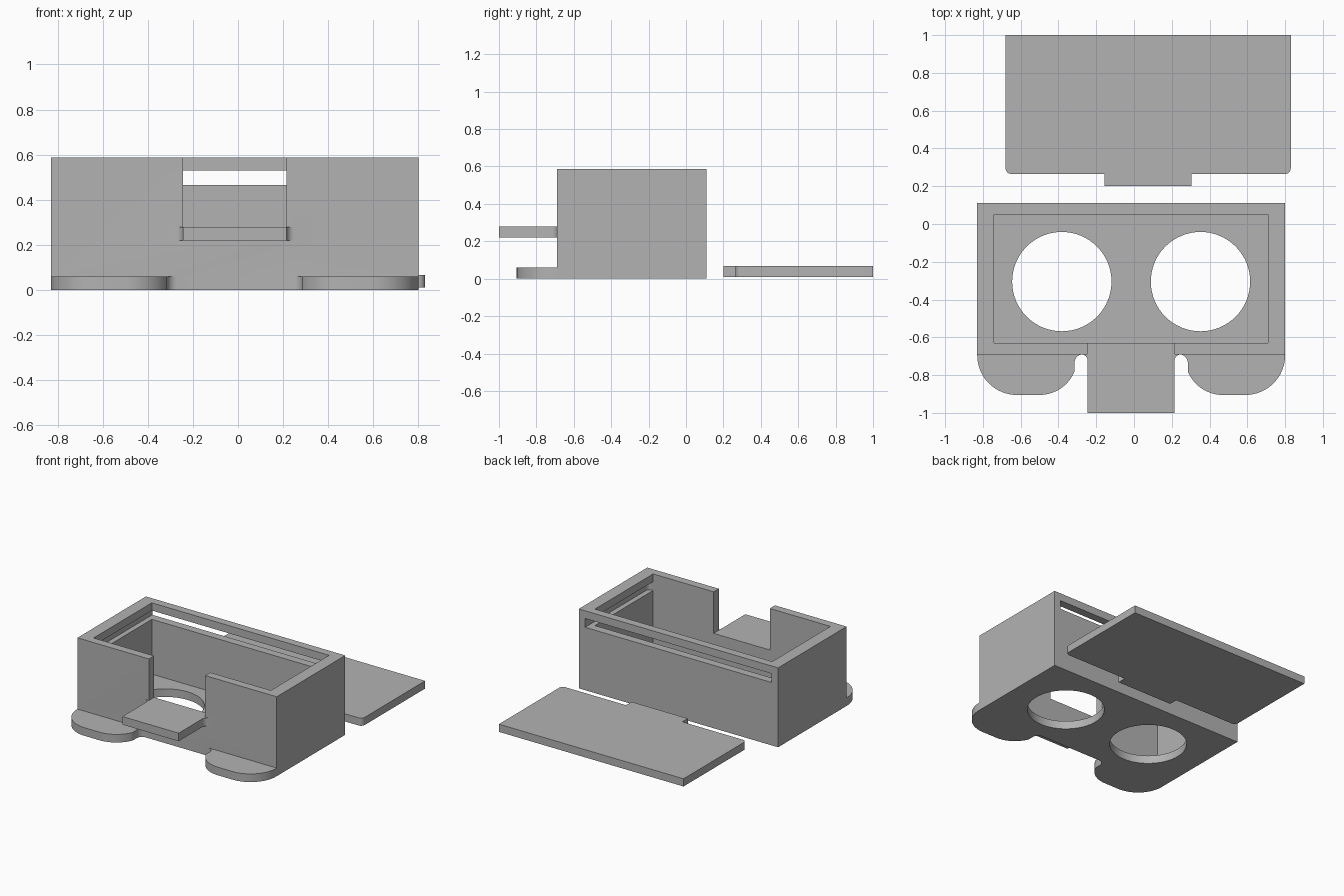
import bpy, bmesh
from math import cos, sin, radians

if "Cube" in bpy.data.objects:
    bpy.data.objects.remove(bpy.data.objects["Cube"], do_unlink=True)

grey = bpy.data.materials.new("plain grey")
grey.use_nodes = True
grey.diffuse_color = (0.45, 0.45, 0.45, 1)
grey.node_tree.nodes["Principled BSDF"].inputs["Base Color"].default_value = grey.diffuse_color

CX = -0.015  # symmetry line of the box


def arc(cx, cy, r, a0, a1, n=16):
    angles = [radians(a0 + (a1 - a0) * i / n) for i in range(n + 1)]
    return [(cx + r * cos(a), cy + r * sin(a)) for a in angles]


def rect(x0, x1, y0, y1):
    return [(x0, y0), (x1, y0), (x1, y1), (x0, y1)]


def mirrored(points):
    return [(-x, y) for x, y in reversed(points)]


def prism(name, points, z0, z1, cx=CX):
    """Upright solid from a flat outline."""
    bm = bmesh.new()
    face = bm.faces.new([bm.verts.new((x + cx, y, z0)) for x, y in points])
    top = bmesh.ops.extrude_face_region(bm, geom=[face])["geom"]
    bmesh.ops.translate(bm, vec=(0, 0, z1 - z0),
                        verts=[v for v in top if isinstance(v, bmesh.types.BMVert)])
    bmesh.ops.recalc_face_normals(bm, faces=bm.faces)
    mesh = bpy.data.meshes.new(name)
    bm.to_mesh(mesh)
    bm.free()
    mesh.materials.append(grey)
    obj = bpy.data.objects.new(name, mesh)
    bpy.context.collection.objects.link(obj)
    return obj


def select(obj):
    bpy.ops.object.select_all(action="DESELECT")
    obj.select_set(True)
    bpy.context.view_layer.objects.active = obj


def combine(target, other, operation):
    mod = target.modifiers.new("combine", "BOOLEAN")
    mod.operation, mod.solver, mod.object = operation, "EXACT", other
    select(target)
    bpy.ops.object.modifier_apply(modifier=mod.name)
    bpy.data.objects.remove(other, do_unlink=True)


# Open box with lid groove, front opening and two round holes
box = prism("box", rect(-0.815, 0.815, -0.69, 0.11), 0, 0.587)
groove_half = arc(0.733, -0.6, 0.03, -90, 0, 6) + [(0.763, 0.2)]
cutters = [
    prism("cavity", rect(-0.725, 0.725, -0.63, 0.05), 0.06, 0.7),
    prism("lid_groove", groove_half + mirrored(groove_half), 0.465, 0.53),
    prism("front_opening", rect(-0.23, 0.23, -0.75, -0.6), 0.28, 0.7),
]
for side in (-1, 1):
    cutters.append(prism("lens_hole", arc(side * 0.367, -0.305, 0.263, 0, 354.375, 63), -0.1, 0.2))
for cutter in cutters:
    combine(box, cutter, "DIFFERENCE")

# Rounded front feet
foot = ([(0.815, -0.66), (0.255, -0.66)] + arc(0.255, -0.735, 0.045, 90, 0, 8)
        + arc(0.485, -0.705, 0.2, 202, 270) + arc(0.605, -0.695, 0.21, 270, 360))
for outline in (foot, mirrored(foot)):
    combine(box, prism("foot", outline, 0, 0.06), "UNION")

# Front shelf with filleted root
shelf_half = [(0.23, -1.0)] + arc(0.265, -0.725, 0.035, 180, 90, 8) + [(0.265, -0.66)]
combine(box, prism("shelf", shelf_half + mirrored(shelf_half), 0.22, 0.28), "UNION")

# Sliding lid with a front tab
lid_half = ([(0.23, 0.2), (0.23, 0.265)] + arc(0.725, 0.295, 0.03, -90, 0, 8) + [(0.755, 1.0)])
lid = prism("lid", lid_half + mirrored(lid_half), 0.01, 0.067, cx=0.075)

for obj in (box, lid):
    select(obj)
    bpy.ops.object.shade_smooth_by_angle(angle=radians(30))
